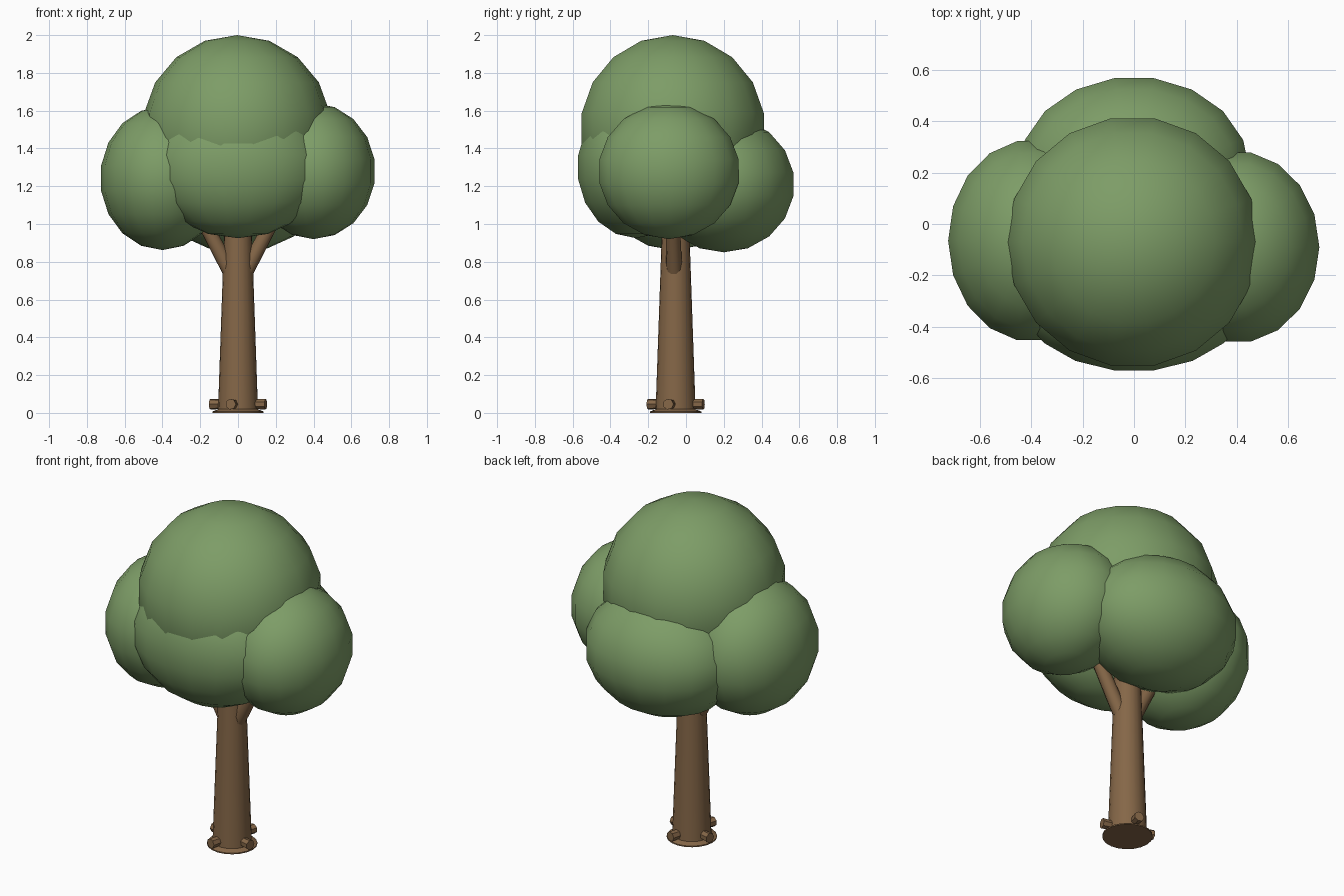
import bpy
import bmesh
from math import sin, cos, pi, radians
from mathutils import Matrix, Vector

cube = bpy.data.objects.get("Cube")
if cube:
    bpy.data.objects.remove(cube)


def make_material(name, rgb):
    mat = bpy.data.materials.new(name)
    mat.use_nodes = True
    mat.diffuse_color = (*rgb, 1)
    mat.node_tree.nodes["Principled BSDF"].inputs["Base Color"].default_value = (*rgb, 1)
    return mat


LEAF = make_material("leaf green", (0.205, 0.335, 0.135))
BARK = make_material("bark brown", (0.235, 0.135, 0.064))


def lathe(name, profile, sides, material, matrix, sharp=35):
    """Turn a (radius, height) profile round z; radius 0 makes a single pole vertex."""
    bm = bmesh.new()
    rings = []
    for r, z in profile:
        count = sides if r > 0 else 1
        rings.append([bm.verts.new((r * cos(2 * pi * i / sides), r * sin(2 * pi * i / sides), z))
                      for i in range(count)])
    for low, high in zip(rings, rings[1:]):
        for i in range(sides):
            j = (i + 1) % sides
            corners = [low[i % len(low)], low[j % len(low)], high[j % len(high)], high[i % len(high)]]
            bm.faces.new(list(dict.fromkeys(corners)))
    for ring in (rings[0], rings[-1]):
        if len(ring) > 1:
            bm.faces.new(ring)
    bmesh.ops.recalc_face_normals(bm, faces=bm.faces)
    mesh = bpy.data.meshes.new(name)
    bm.to_mesh(mesh)
    bm.free()
    mesh.materials.append(material)
    mesh.shade_smooth()
    mesh.set_sharp_from_angle(angle=radians(sharp))
    obj = bpy.data.objects.new(name, mesh)
    obj.matrix_world = matrix
    bpy.context.collection.objects.link(obj)
    return obj


def rod(name, start, end, r_start, r_end, sides):
    """Tapered round bar between two points."""
    start, axis = Vector(start), Vector(end) - Vector(start)
    matrix = Matrix.Translation(start) @ axis.to_track_quat("Z", "Y").to_matrix().to_4x4()
    return lathe(name, [(r_start, 0), (r_end, axis.length)], sides, BARK, matrix, 50)


# Foliage: overlapping stretched balls (name, centre, radii)
RINGS = 9
ball = [(sin(pi * k / RINGS) if 0 < k < RINGS else 0, -cos(pi * k / RINGS)) for k in range(RINGS + 1)]
clumps = [
    ("foliage_top", (-0.005, -0.07, 1.5), (0.5, 0.497, 0.5)),
    ("foliage_front", (0, -0.265, 1.3), (0.465, 0.315, 0.375)),
    ("foliage_back", (0, 0.2, 1.21), (0.46, 0.38, 0.36)),
    ("foliage_left", (0.4, -0.09, 1.28), (0.328, 0.38, 0.36)),
    ("foliage_right", (-0.4, -0.065, 1.242), (0.33, 0.4, 0.38)),
]
for name, centre, radii in clumps:
    lathe(name, ball, 18, LEAF, Matrix.LocRotScale(Vector(centre), None, Vector(radii)), 60)

# Trunk with a thin flared foot
TRUNK_Y = -0.055
trunk_place = Matrix.Translation((0, TRUNK_Y, 0))
lathe("trunk", [(0.106, 0.01), (0.068, 1.1)], 20, BARK, trunk_place, 50)
lathe("trunk_foot", [(0.136, 0), (0.136, 0.007), (0.104, 0.02)], 20, BARK, trunk_place, 20)

# Two branches rising into the side foliage
for side, label in ((1, "left"), (-1, "right")):
    rod("branch_" + label, (side * 0.045, -0.062, 0.755), (side * 0.25, -0.075, 1.14), 0.042, 0.036, 10)

# Four root stubs round the base
for k in range(4):
    angle = radians(-15 + 90 * k)
    out = Vector((cos(angle), sin(angle), 0))
    base = Vector((0, TRUNK_Y, 0.046))
    rod("root_stub_%d" % (k + 1), base + out * 0.07, base + out * 0.152, 0.025, 0.029, 7)
